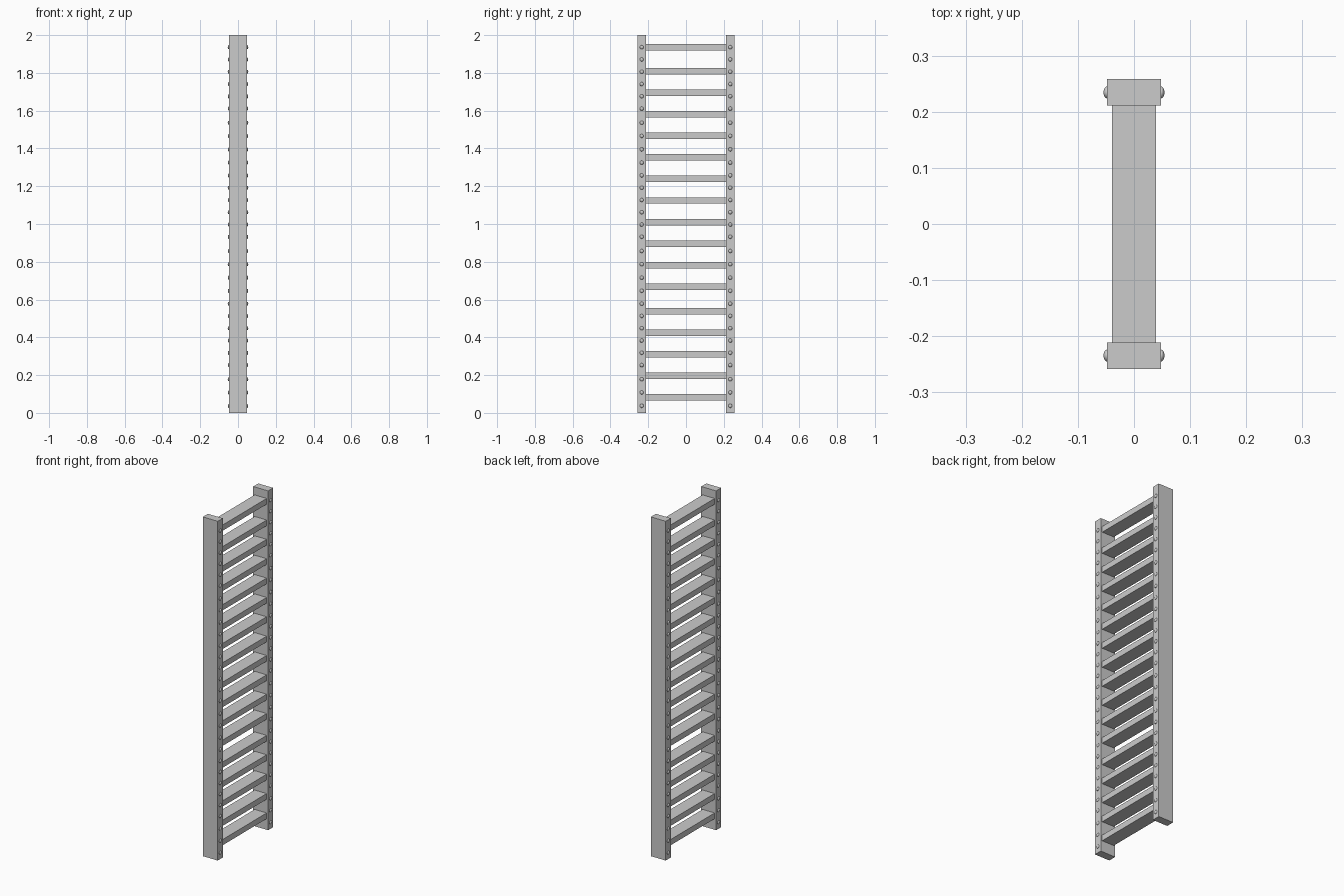
import bpy, bmesh
from mathutils import Matrix

if "Cube" in bpy.data.objects:
    bpy.data.objects.remove(bpy.data.objects["Cube"])

RAIL_X, RAIL_IN, RAIL_OUT = 0.0485, 0.211, 0.258
RAIL_Y = (RAIL_IN + RAIL_OUT) / 2


def make_object(name, bm):
    mesh = bpy.data.meshes.new(name)
    bm.to_mesh(mesh)
    bm.free()
    obj = bpy.data.objects.new(name, mesh)
    bpy.context.collection.objects.link(obj)
    return obj


def box(name, center, size):
    bm = bmesh.new()
    bmesh.ops.create_cube(bm, size=1, matrix=Matrix.Translation(center) @ Matrix.Diagonal((*size, 1)))
    return make_object(name, bm)


# Side rails
for side, label in ((-1, "front"), (1, "back")):
    box(f"{label}_rail", (0, side * RAIL_Y, 1), (2 * RAIL_X, RAIL_OUT - RAIL_IN, 2))

# Rungs: a lower group, a middle group and a slightly raised top one
rung_heights = [0.082 + 0.1143 * i for i in range(5)]
rung_heights += [0.668 + 0.1141 * i for i in range(11)]
rung_heights.append(1.936)
for i, z in enumerate(rung_heights):
    box(f"rung_{i + 1}", (0, 0, z), (0.0785, 2 * RAIL_IN + 0.002, 0.034))

# Domed bolts down both edges of each rail, in a repeating ten-bolt pattern
pattern = [0, 0.065, 0.13, 0.195, 0.26, 0.325, 0.40, 0.47, 0.541, 0.611]
bolt_heights = [1.936 - 0.679 * k - d for k in range(3) for d in pattern][:29]
for side, label in ((-1, "front"), (1, "back")):
    bm = bmesh.new()
    for sx in (-1, 1):
        for z in bolt_heights:
            place = Matrix.Translation((sx * RAIL_X, side * RAIL_Y, z))
            squash = Matrix.Diagonal((0.0058, 0.0105, 0.0105, 1))
            turn = Matrix.Rotation(1.5707963, 4, 'Y')
            bmesh.ops.create_uvsphere(bm, u_segments=12, v_segments=8, radius=1,
                                      matrix=place @ squash @ turn)
    bolts = make_object(f"{label}_rail_bolts", bm)
    for face in bolts.data.polygons:
        face.use_smooth = True
